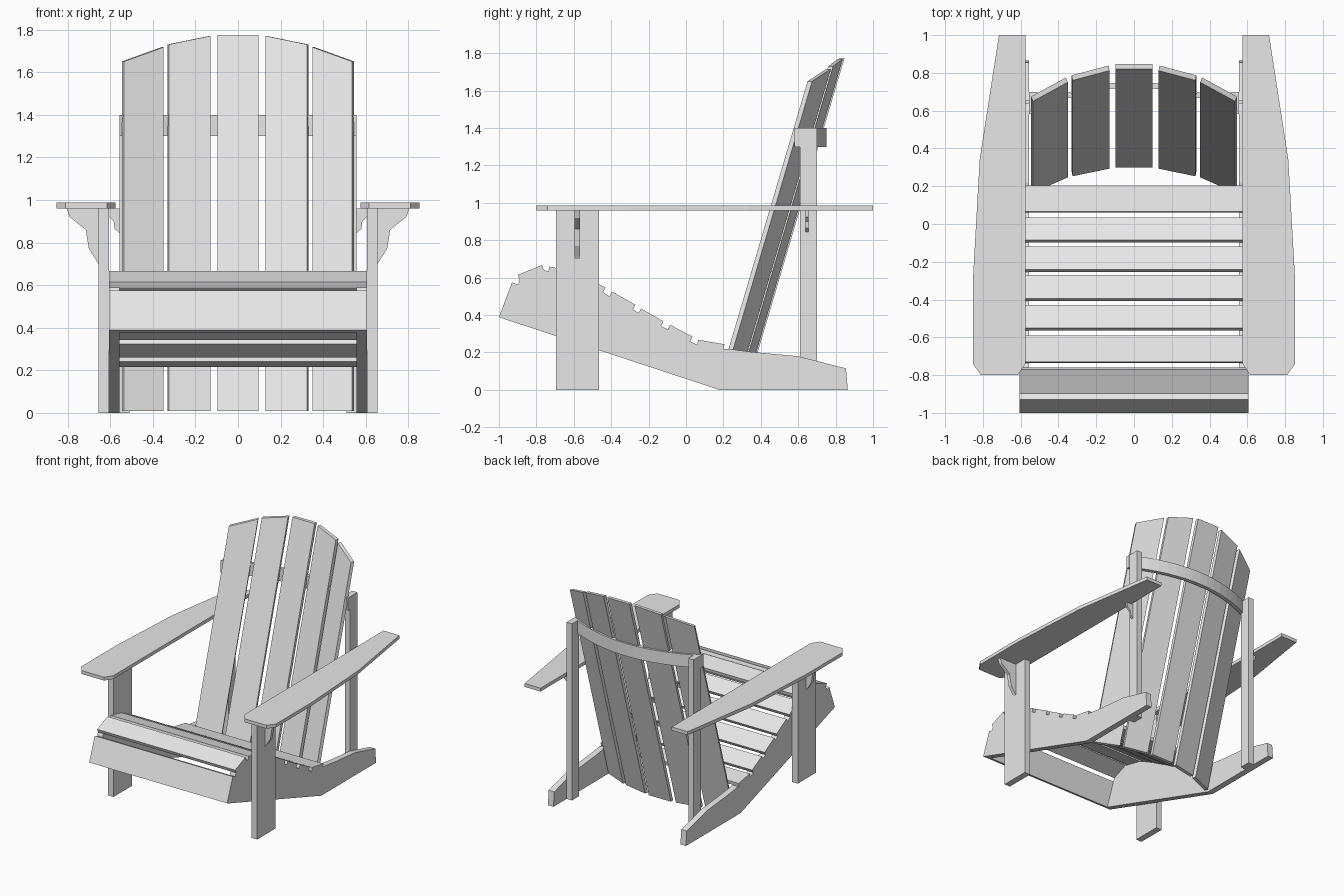
import bpy
import bmesh
from mathutils import Vector

cube = bpy.data.objects.get("Cube")
if cube:
    bpy.data.objects.remove(cube, do_unlink=True)

paint = bpy.data.materials.new("light_grey")
paint.use_nodes = True
GREY = (0.8, 0.8, 0.8, 1)
paint.diffuse_color = GREY
paint.node_tree.nodes["Principled BSDF"].inputs["Base Color"].default_value = GREY


def prism(name, outline, offset, place):
    """Extrude an outline; place maps a 2D point to 3D, offset is the extrusion."""
    bm = bmesh.new()
    face = bm.faces.new([bm.verts.new(place(*p)) for p in outline])
    extruded = bmesh.ops.extrude_face_region(bm, geom=[face])["geom"]
    verts = [g for g in extruded if isinstance(g, bmesh.types.BMVert)]
    bmesh.ops.translate(bm, vec=Vector(offset), verts=verts)
    bmesh.ops.recalc_face_normals(bm, faces=bm.faces)
    mesh = bpy.data.meshes.new(name)
    bm.to_mesh(mesh)
    bm.free()
    mesh.materials.append(paint)
    obj = bpy.data.objects.new(name, mesh)
    bpy.context.collection.objects.link(obj)
    return obj


def along_x(name, outline, x0, x1):
    return prism(name, outline, (x1 - x0, 0, 0), lambda y, z: (x0, y, z))


def along_y(name, outline, y0, y1):
    return prism(name, outline, (0, y1 - y0, 0), lambda x, z: (x, y0, z))


def along_z(name, outline, z0, z1):
    return prism(name, outline, (0, 0, z1 - z0), lambda x, y: (x, y, z0))


def rect(a0, b0, a1, b1):
    return [(a0, b0), (a1, b0), (a1, b1), (a0, b1)]


def plank(a, b, t):
    """Thin tilted board section below the line from a to b."""
    a, b = Vector(a), Vector(b)
    d = (b - a).normalized()
    n = Vector((d.y, -d.x)) * t
    return [tuple(a), tuple(b), tuple(b + n), tuple(a + n)]


# Seat slats and front board, as tilted sections in y and z
SEAT = [((-0.90, 0.615), (-0.77, 0.667)), ((-0.73, 0.66), (-0.59, 0.628)),
        ((-0.55, 0.61), (-0.43, 0.547)), ((-0.395, 0.525), (-0.27, 0.455)),
        ((-0.24, 0.435), (-0.12, 0.366)), ((-0.085, 0.348), (0.035, 0.285)),
        ((0.065, 0.268), (0.205, 0.244))]
stringer_top = []
for i, (a, b) in enumerate(SEAT):
    section = plank(a, b, 0.028)
    along_x(f"seat_slat_{i + 1}", section, -0.605, 0.605)
    stringer_top += [section[3], section[2]]
front = plank((-1.0, 0.39), (-0.93, 0.575), 0.034)
along_x("front_board", front, -0.605, 0.605)

# Outlines of the mirrored parts
STRINGER = ([front[3], front[2]] + stringer_top +
            [(0.22, 0.22), (0.35, 0.203), (0.60, 0.18), (0.855, 0.115),
             (0.865, 0.0), (0.18, 0.0)])
ARM = [(0.575, 1.0), (0.715, 1.0), (0.817, 0.34), (0.853, -0.30), (0.853, -0.74),
       (0.81, -0.80), (0.615, -0.80), (0.575, -0.74)]
FRONT_BRACKET = [(0.655, 0.96), (0.805, 0.96), (0.79, 0.92), (0.715, 0.86),
                 (0.70, 0.77), (0.655, 0.70)]
BACK_BRACKET = [(0.557, 0.96), (0.613, 0.96), (0.61, 0.925), (0.584, 0.90),
                (0.58, 0.865), (0.557, 0.845)]

for s, side in ((1, "left"), (-1, "right")):
    def flip(outline):
        return [(s * x, v) for x, v in outline]
    along_x(f"stringer_{side}", STRINGER, s * 0.557, s * 0.605)
    along_x(f"front_leg_{side}", rect(-0.695, 0, -0.465, 0.96), s * 0.605, s * 0.655)
    along_x(f"back_post_{side}", rect(0.61, 0, 0.70, 1.4), s * 0.51, s * 0.557)
    along_z(f"arm_{side}", flip(ARM), 0.96, 0.987)
    along_y(f"front_bracket_{side}", flip(FRONT_BRACKET), -0.595, -0.568)
    along_y(f"back_bracket_{side}", flip(BACK_BRACKET), 0.638, 0.655)

# Back slats: fanned around an arc, leaning back, with a rounded top line
LEAN = 0.295


def back_slat(name, inner, outer):
    """inner and outer edges are given as (x, y at the ground, top height)."""
    (xa, ya, za), (xb, yb, zb) = inner, outer
    low = 0.01
    face = [(xa, ya + LEAN * low, low), (xb, yb + LEAN * low, low),
            (xb, yb + LEAN * zb, zb), (xa, ya + LEAN * za, za)]
    normal = Vector((ya - yb, xb - xa, 0)).normalized() * 0.027
    if normal.y < 0:
        normal = -normal
    prism(name, face, normal, lambda *p: p)


back_slat("back_slat_centre", (-0.097, 0.297, 1.775), (0.097, 0.297, 1.775))
for s, side in ((1, "left"), (-1, "right")):
    back_slat(f"back_slat_middle_{side}", (s * 0.13, 0.29, 1.77), (s * 0.325, 0.25, 1.73))
    back_slat(f"back_slat_outer_{side}", (s * 0.35, 0.244, 1.717), (s * 0.535, 0.163, 1.65))

# Curved rail behind the back slats
xs = [-0.557 + 1.114 * i / 16 for i in range(17)]
rail = [(x, 0.722 - 0.46 * x * x) for x in xs]
rail += [(x, y + 0.03) for x, y in reversed(rail)]
along_z("back_rail", rail, 1.3, 1.4)
